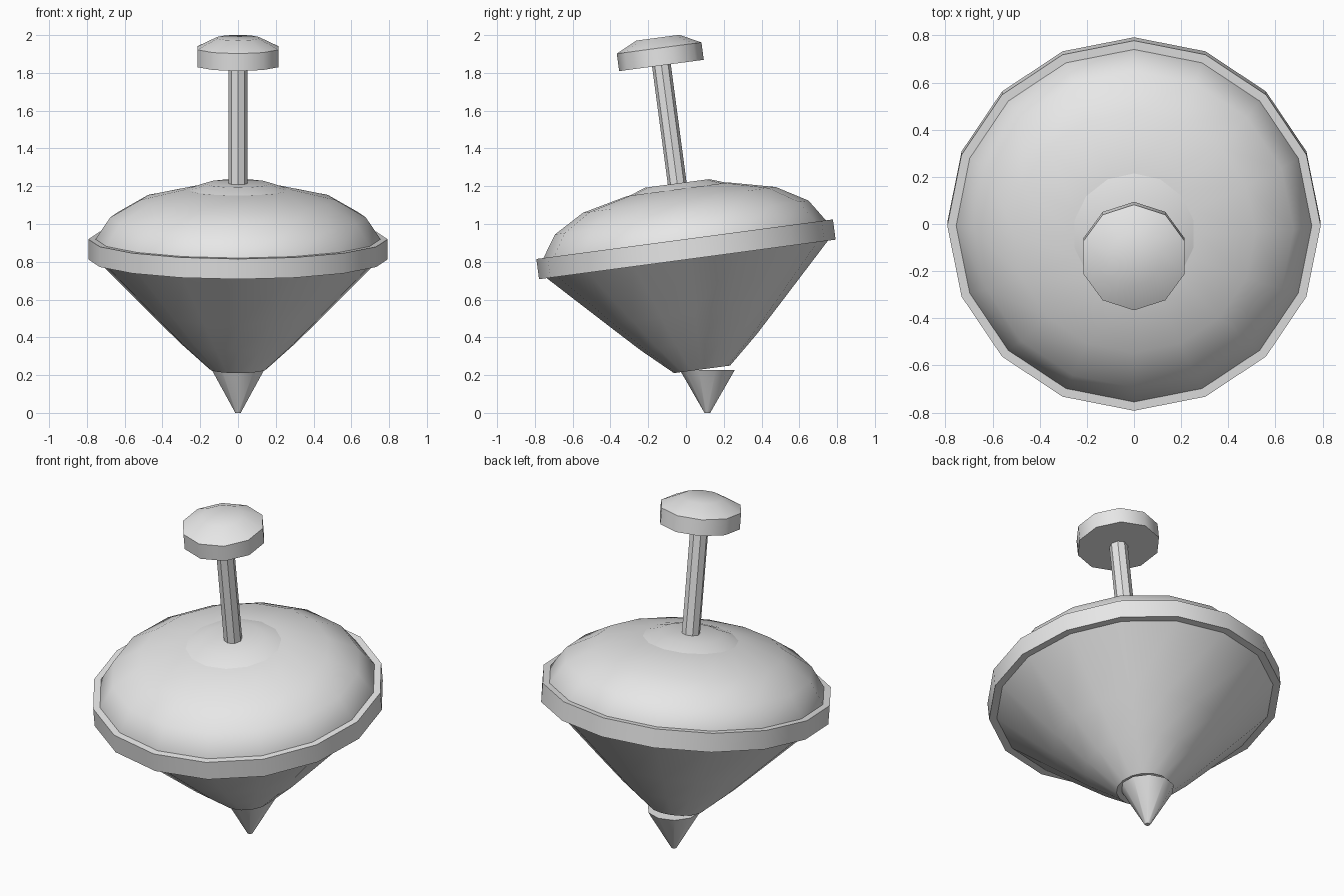
import bpy, bmesh, math
from mathutils import Matrix

cube = bpy.data.objects.get("Cube")
if cube:
    bpy.data.objects.remove(cube, do_unlink=True)

grey = bpy.data.materials.new("plain grey")
grey.use_nodes = True
colour = (0.8, 0.8, 0.8, 1.0)
grey.diffuse_color = colour
grey.node_tree.nodes["Principled BSDF"].inputs["Base Color"].default_value = colour

# The top leans forward around the middle of its rim band
LEAN = Matrix.Translation((0, 0, 0.866)) @ Matrix.Rotation(math.radians(7.6), 4, "X")


def lathe(name, sides, profile, place=LEAN, closed=False):
    """Spin a (radius, height) profile; open profiles get flat end caps."""
    bm = bmesh.new()
    rings = []
    for radius, height in profile:
        angles = [math.pi / 2 + math.tau * i / sides for i in range(sides)]
        rings.append([bm.verts.new((radius * math.cos(a), radius * math.sin(a), height))
                      for a in angles])
    pairs = list(zip(rings, rings[1:]))
    if closed:
        pairs.append((rings[-1], rings[0]))
    else:
        bm.faces.new(rings[0])
        bm.faces.new(rings[-1])
    for low, high in pairs:
        for i in range(sides):
            j = (i + 1) % sides
            bm.faces.new((low[i], low[j], high[j], high[i]))
    bmesh.ops.recalc_face_normals(bm, faces=bm.faces)
    mesh = bpy.data.meshes.new(name)
    bm.to_mesh(mesh)
    bm.free()
    mesh.materials.append(grey)
    obj = bpy.data.objects.new(name, mesh)
    bpy.context.collection.objects.link(obj)
    obj.matrix_world = place
    bpy.ops.object.select_all(action="DESELECT")
    obj.select_set(True)
    bpy.context.view_layer.objects.active = obj
    bpy.ops.object.shade_smooth_by_angle(angle=math.radians(40))
    return obj


# Conical underside and domed upper side
lathe("body", 16, [(0.15, -0.641), (0.31, -0.497), (0.47, -0.337), (0.755, -0.05),
                   (0.757, 0.05), (0.677, 0.17), (0.515, 0.264), (0.27, 0.321)])
# Band around the widest part
lathe("rim_band", 16, [(0.74, -0.054), (0.792, -0.054), (0.792, 0.054), (0.74, 0.054)],
      closed=True)
# Shallow collar, stem and knob on top
lathe("collar", 14, [(0.268, 0.3), (0.268, 0.318), (0.17, 0.352)])
lathe("stem", 8, [(0.05, 0.3), (0.05, 1.0)])
lathe("knob", 10, [(0.226, 0.982), (0.226, 1.075), (0.115, 1.13)])
# Upright point that the toy spins on
lathe("tip", 10, [(0.015, 0), (0.146, 0.228)], Matrix.Translation((0, 0.113, 0)))
